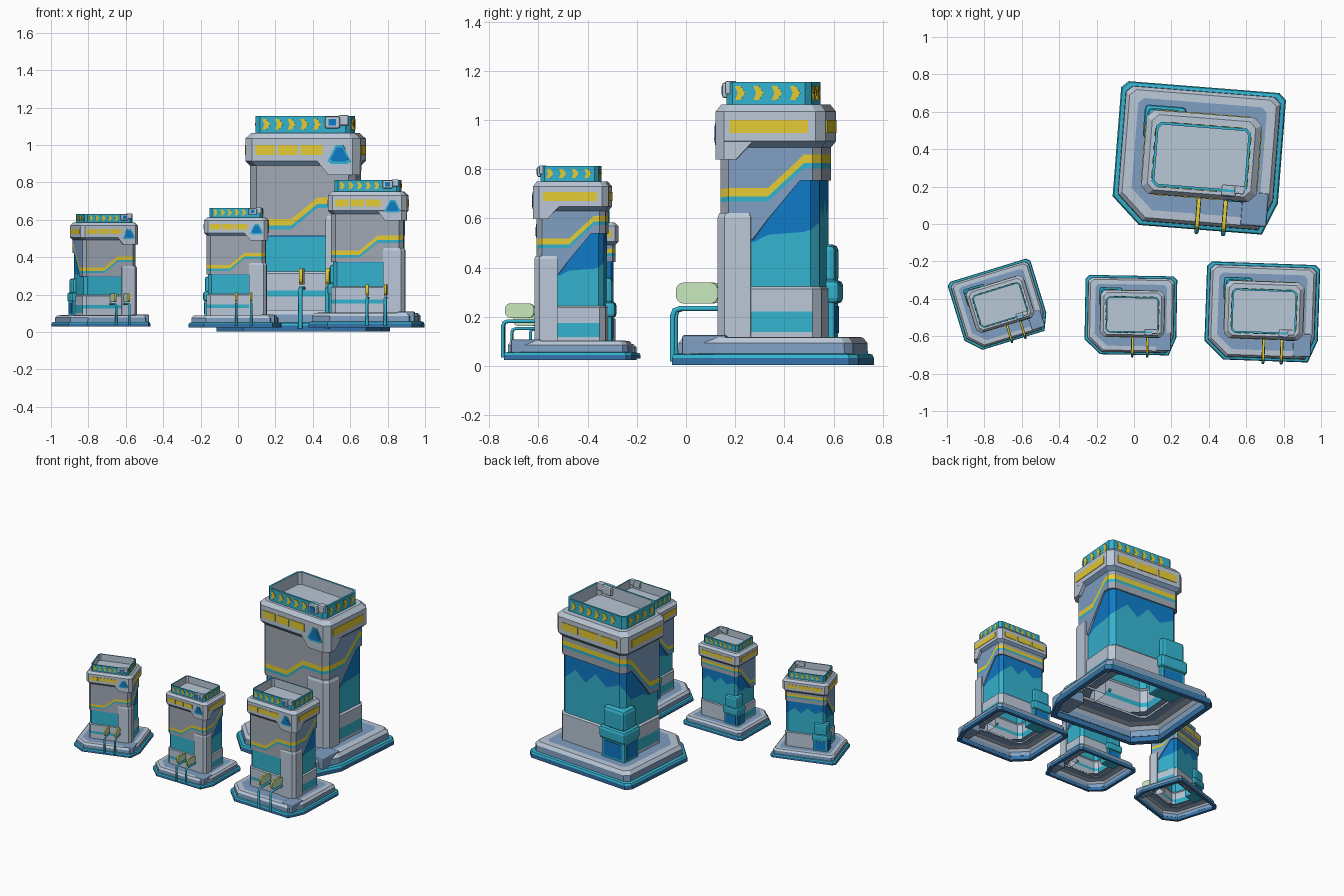
import bpy, bmesh, math
from mathutils import Vector, Matrix

if "Cube" in bpy.data.objects:
    bpy.data.objects.remove(bpy.data.objects["Cube"])

def lin(h):
    v = [int(h[i:i + 2], 16) / 255 for i in (0, 2, 4)]
    return [c / 12.92 if c < .04045 else ((c + .055) / 1.055) ** 2.4 for c in v] + [1]

PALETTE = [("light grey", "BAC7D7"), ("shell grey", "A0A8B4"), ("steel blue", "7F9FC2"),
           ("teal", "33B2CE"), ("deep blue", "0F7AC6"), ("yellow", "E4CB34"),
           ("pale green", "D0F0C4"), ("rim blue", "3573AA")]
MATS = []
for n, h in PALETTE:
    m = bpy.data.materials.new(n)
    m.diffuse_color = lin(h)
    m.use_nodes = True
    m.node_tree.nodes["Principled BSDF"].inputs["Base Color"].default_value = m.diffuse_color
    MATS.append(m)
GREY, SHELL, STEEL, TEAL, BLUE, YELLOW, GREEN, RIM = range(8)
PARTS = []

def finish(name, bm):
    me = bpy.data.meshes.new(name)
    bm.to_mesh(me)
    bm.free()
    for m in MATS:
        me.materials.append(m)
    PARTS.append((name, me))

def loft(bm, loops, mats, cap_top=False, cap_bottom=False):
    """Skin closed counter-clockwise loops; mats[row] is an index or a rule of the face centre."""
    rows = [[bm.verts.new(p) for p in lp] for lp in loops]
    n = len(rows[0])
    for r in range(len(rows) - 1):
        for i in range(n):
            j = (i + 1) % n
            f = bm.faces.new((rows[r][i], rows[r][j], rows[r + 1][j], rows[r + 1][i]))
            m = mats[r]
            f.material_index = m(f.calc_center_median()) if callable(m) else m
    if cap_top:
        bm.faces.new(rows[-1]).material_index = mats[-1]
    if cap_bottom:
        bm.faces.new(rows[0][::-1]).material_index = mats[0]

def box(bm, lo, hi, mat, bevel=0.0):
    t = bmesh.new()
    r = bmesh.ops.create_cube(t, size=1)
    for v in r["verts"]:
        v.co = [lo[k] + (v.co[k] + .5) * (hi[k] - lo[k]) for k in range(3)]
    if bevel:
        bmesh.ops.bevel(t, geom=t.edges[:], offset=bevel, segments=2, profile=.5, affect='EDGES')
    for f in t.faces:
        f.material_index = mat
    me = bpy.data.meshes.new("tmp")
    t.to_mesh(me)
    t.free()
    bm.from_mesh(me)
    bpy.data.meshes.remove(me)

SIDES = {"front": lambda u, d, z: (u, -d, z), "right": lambda u, d, z: (d, u, z),
         "back": lambda u, d, z: (-u, d, z), "left": lambda u, d, z: (-d, -u, z)}

def plate(bm, side, d, poly, mat, t=.004):
    """Thin painted plate on one side; poly runs counter-clockwise seen from outside."""
    fn = SIDES[side]
    a = [bm.verts.new(fn(u, d - .002, z)) for u, z in poly]
    b = [bm.verts.new(fn(u, d + t, z)) for u, z in poly]
    fs = [bm.faces.new(b)]
    for i in range(len(a)):
        j = (i + 1) % len(a)
        fs.append(bm.faces.new((a[i], a[j], b[j], b[i])))
    for f in fs:
        f.material_index = mat

def rect(u0, u1, z0, z1):
    return [(u0, z0), (u1, z0), (u1, z1), (u0, z1)]

# base: rim, sloped slab and deck with an open middle
outline = [(-.442, -.24), (-.29, -.382), (.37, -.382), (.442, -.21), (.442, .345), (.405, .38),
           (-.405, .38), (-.442, .345)]
bm = bmesh.new()
prof = [(.92, .04), (.92, 0), (1, 0), (1, .03), (.985, .043), (.94, .047), (.935, .09),
        (.89, .113), (.78, .115), (.5, .115)]
loft(bm, [[(x * s, y * s, z) for x, y in outline] for s, z in prof],
     [RIM, RIM, RIM, TEAL, TEAL, STEEL, GREY, GREY, STEEL])
finish("base", bm)

# corner step on the base
bm = bmesh.new()
box(bm, (.25, -.34, .04), (.39, -.16, .122), STEEL, .01)
finish("corner_step", bm)

# tower: perimeter points with x, y, shell bottom, stripe top, blue paint line
peri = [(-.248, -.197, .51, .60, .505), (-.06, -.197, .51, .60, .505), (.08, -.197, .51, .715, .505),
        (.248, -.197, .51, .715, .505), (.283, -.162, .51, .72, .505), (.283, -.065, .51, .72, .50),
        (.283, 0, .595, .72, .53), (.283, .13, .75, .84, .54), (.283, .145, .75, .855, .54),
        (.283, .18, .75, .855, .55), (.248, .215, .75, .855, .58), (.15, .215, .75, .855, .66),
        (.06, .215, .75, .855, .59), (-.03, .215, .75, .855, .68), (-.13, .215, .75, .855, .61),
        (-.248, .215, .75, .855, .66), (-.283, .18, .75, .855, .60), (-.283, .13, .75, .83, .53),
        (-.283, 0, .595, .67, .53), (-.283, -.065, .51, .60, .50), (-.283, -.162, .51, .60, .505)]
is_side = lambda c: abs(c.x) > .27
low_stripe = lambda c: TEAL if is_side(c) else GREY
high_stripe = lambda c: GREY if c.y > .19 else TEAL
shell = lambda c: STEEL if is_side(c) else SHELL
rows = [  # height rule, outline scale, material above this row
    (lambda p: .10, 1.0, GREY), (lambda p: .135, 1.0, low_stripe), (lambda p: .185, 1.0, high_stripe),
    (lambda p: .218, 1.0, GREY),
    (lambda p: .31, 1.0, GREY), (lambda p: .32, .955, TEAL), (lambda p: p[4], .955, BLUE),
    (lambda p: p[2], .955, SHELL), (lambda p: p[2], 1.0, shell), (lambda p: p[3] - .055, 1.0, TEAL),
    (lambda p: p[3] - .034, 1.0, YELLOW), (lambda p: p[3], 1.0, shell),
    (lambda p: .885, 1.0, STEEL), (lambda p: .91, 1.09, GREY), (lambda p: 1.03, 1.09, GREY),
    (lambda p: 1.06, .98, GREY)]
bm = bmesh.new()
loft(bm, [[(p[0] * s, .009 + (p[1] - .009) * s, h(p)) for p in peri] for h, s, m in rows],
     [m for h, s, m in rows], cap_top=True)
finish("tower_body", bm)

# lowered corner of the head
bm = bmesh.new()
loft(bm, [[(.14, -.2155, .835), (.27, -.2155, .835), (.308, -.178, .835), (.308, -.13, .835), (.14, -.13, .835)],
          [(.08, -.2155, .91), (.27, -.2155, .91), (.308, -.178, .91), (.308, -.06, .91), (.08, -.06, .91)]],
     [GREY], cap_bottom=True)
finish("head_corner", bm)

# yellow head stripes and the triangular badge
bm = bmesh.new()
for side, d, spans in (("front", .2155, ((-.25, -.145), (-.13, -.025), (-.01, .11))),
                       ("back", .2335, ((-.24, -.1), (-.085, .08), (.095, .24))),
                       ("right", .3085, ((-.155, .165),)), ("left", .3085, ((-.165, .155),))):
    for u0, u1 in spans:
        plate(bm, side, d, rect(u0, u1, .943, .997), YELLOW)
finish("head_stripes", bm)
bm = bmesh.new()
for k, mat, t in ((1, TEAL, .004), (.75, BLUE, .007)):
    tri = [(-.065, -.035), (-.045, -.05), (.045, -.05), (.062, -.035), (.02, .05), (-.02, .05)]
    plate(bm, "front", .2155, [(.2 + u * k, .945 + z * k) for u, z in tri], mat, t)
finish("badge", bm)

# crown ring with arrow marks
def crect(hx, hy, c, z):
    return [(-hx + c, -hy, z), (hx - c, -hy, z), (hx, -hy + c, z), (hx, hy - c, z),
            (hx - c, hy, z), (-hx + c, hy, z), (-hx, hy - c, z), (-hx, -hy + c, z)]
bm = bmesh.new()
loft(bm, [crect(.255, .173, .025, 1.05), crect(.255, .173, .025, 1.15),
          crect(.241, .159, .02, 1.15), crect(.241, .159, .02, 1.055)], [TEAL, TEAL, GREY])
finish("crown", bm)
bm = bmesh.new()
for side, d, us in (("front", .173, [-.2 + .068 * i for i in range(5)]),
                    ("back", .173, [-.19 + .068 * i for i in range(6)]),
                    ("right", .255, [-.12 + .075 * i for i in range(4)]),
                    ("left", .255, [-.12 + .075 * i for i in range(4)])):
    for u in us:
        plate(bm, side, d, [(u - .017, 1.078), (u + .005, 1.078), (u + .025, 1.106),
                            (u + .005, 1.134), (u - .017, 1.134), (u - .006, 1.106)], YELLOW)
finish("crown_arrows", bm)

# small roof device clamped on the crown
bm = bmesh.new()
box(bm, (.12, -.195, 1.085), (.2, -.135, 1.148), GREY, .01)
box(bm, (.19, -.18, 1.1), (.245, -.135, 1.155), GREY, .008)
plate(bm, "front", .195, rect(.14, .18, 1.1, 1.135), BLUE)
finish("roof_device", bm)

# front corner buttress
bm = bmesh.new()
foot = [(.125, -.207), (.265, -.207), (.295, -.177), (.295, -.07), (.125, -.07)]
loft(bm, [[(x, y, .1) for x, y in foot], [(x, y, .6) for x, y in foot],
          [(.21 + (x - .21) * .9, -.14 + (y + .14) * .9, .618) for x, y in foot]], [GREY, GREY], cap_top=True)
finish("corner_buttress", bm)

# service unit on the rear left corner
bm = bmesh.new()
box(bm, (-.31, .09, .1), (-.11, .24, .3), TEAL, .012)
box(bm, (-.322, .08, .25), (-.098, .26, .345), TEAL, .022)
box(bm, (-.305, .1, .33), (-.12, .243, .49), TEAL, .025)
plate(bm, "back", .24, rect(.135, .285, .13, .24), BLUE)
plate(bm, "left", .31, rect(-.22, -.115, .13, .24), BLUE)
finish("service_unit", bm)

# front pipes
cu = bpy.data.curves.new("front_pipes", 'CURVE')
cu.dimensions = '3D'
cu.bevel_depth = .012
cu.bevel_resolution = 1
cu.use_fill_caps = True
for x in (.005, .148):
    pts = [(-.40, .015), (-.40, .2), (-.392, .222), (-.37, .23), (-.185, .23)]
    sp = cu.splines.new('POLY')
    sp.points.add(len(pts) - 1)
    for q, (y, z) in zip(sp.points, pts):
        q.co = (x, y, z, 1)
cu.materials.append(MATS[TEAL])
PARTS.append(("front_pipes", cu))

# rounded green panels standing above the pipes, with yellow edges
bm = bmesh.new()
for x in (.005, .148):
    pill = [(-.30 + sx * .055 + .03 * math.cos(a), .293 + sz * .013 + .03 * math.sin(a))
            for sx, sz, a0 in ((1, 1, 0), (-1, 1, 90), (-1, -1, 180), (1, -1, 270))
            for a in (math.radians(a0 + k * 30) for k in range(4))]
    loft(bm, [[(x + dx, y, z) for y, z in pill] for dx in (-.01, .01)], [YELLOW], True, True)
for f in bm.faces:
    if len(f.verts) > 4:
        f.material_index = GREEN
finish("green_panels", bm)

# place the four towers; everything above the base sits slightly right of its centre
TOWERS = [("main", .345, .353, .004, -4.5, 1.0), ("middle", -.017, -.487, .025, -1, .555),
          ("right", .685, -.47, .025, -2, .685), ("left", -.722, -.437, .03, 17, .523)]
for tn, x, y, z, rot, s in TOWERS:
    M = Matrix.Translation((x, y, z)) @ Matrix.Rotation(math.radians(rot), 4, 'Z') @ Matrix.Scale(s, 4)
    for name, data in PARTS:
        ob = bpy.data.objects.new(tn + "_" + name, data)
        shift = (0, 0, 0) if name in ("base", "corner_step") else (.015, .004, 0)
        ob.matrix_world = M @ Matrix.Translation(shift)
        bpy.context.collection.objects.link(ob)
